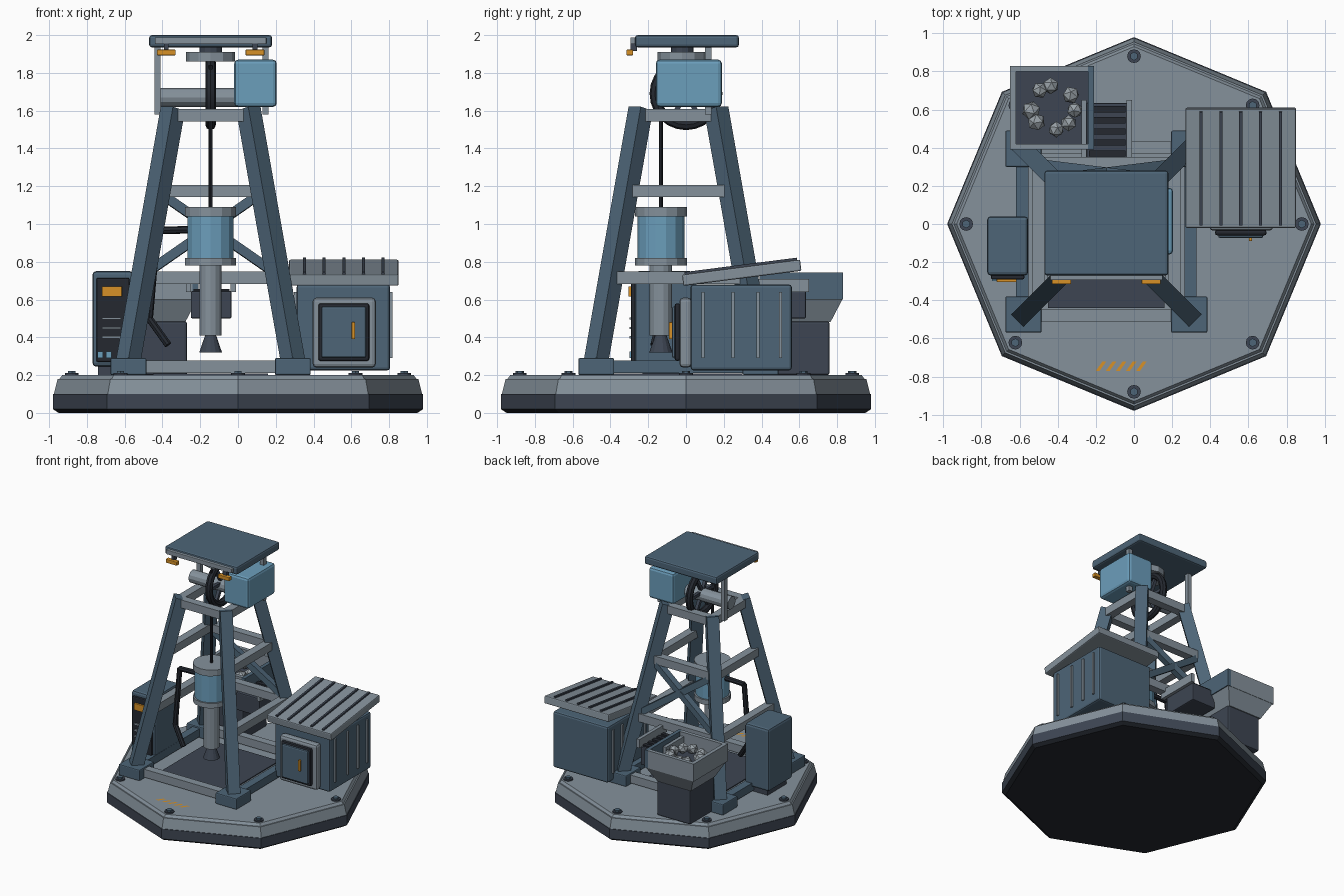
import bpy, bmesh, math, random
from mathutils import Vector, Matrix

cube = bpy.data.objects.get("Cube")
if cube:
    bpy.data.objects.remove(cube)


def material(name, *rgb):
    m = bpy.data.materials.new(name)
    m.use_nodes = True
    m.diffuse_color = (*rgb, 1)
    m.node_tree.nodes["Principled BSDF"].inputs["Base Color"].default_value = (*rgb, 1)
    return m


GREY = material("light steel", .235, .285, .33)
BLUE = material("slate blue", .075, .13, .185)
SKY = material("bright blue", .148, .342, .5)
DARK = material("dark steel", .047, .06, .085)
BLACK = material("near black", .018, .022, .03)
AMBER = material("amber", .68, .285, .02)
ROCK = material("ore grey", .31, .35, .38)


def finish(name, bm, mat, bevel=0, matrix=None):
    if bevel:
        bmesh.ops.bevel(bm, geom=bm.edges[:], offset=bevel, segments=2, profile=.5, affect='EDGES')
    if matrix:
        bm.transform(matrix)
    bmesh.ops.recalc_face_normals(bm, faces=bm.faces[:])
    mesh = bpy.data.meshes.new(name)
    bm.to_mesh(mesh)
    bm.free()
    mesh.materials.append(mat)
    ob = bpy.data.objects.new(name, mesh)
    bpy.context.collection.objects.link(ob)
    return ob


def box(name, x, y, z, mat, bevel=0, foot=1, matrix=None):
    """Box from (min, max) ranges; foot scales the lower face."""
    bm = bmesh.new()
    bmesh.ops.create_cube(bm, size=1)
    for v in bm.verts:
        if v.co.z < 0:
            v.co.xy *= foot
        v.co = [(a + b) / 2 + c * (b - a) for (a, b), c in zip((x, y, z), v.co)]
    return finish(name, bm, mat, bevel, matrix)


def along(a, b):
    a, b = Vector(a), Vector(b)
    return Matrix.Translation((a + b) / 2) @ (b - a).to_track_quat('Z', 'Y').to_matrix().to_4x4(), (b - a).length


def beam(name, a, b, w, h, mat):
    m, n = along(a, b)
    return box(name, (-w / 2, w / 2), (-h / 2, h / 2), (-n / 2, n / 2), mat, 0, 1, m)


def rod(name, a, b, r1, r2, mat, sides=12):
    m, n = along(a, b)
    bm = bmesh.new()
    bmesh.ops.create_cone(bm, cap_ends=True, segments=sides, radius1=r1, radius2=r2, depth=n)
    return finish(name, bm, mat, 0, m)


def tier(name, x, y, z0, z1, r0, r1, mat, sides):
    bm = bmesh.new()
    bmesh.ops.create_cone(bm, cap_ends=True, segments=sides, radius1=r0, radius2=r1, depth=z1 - z0)
    return finish(name, bm, mat, 0, Matrix.Translation((x, y, (z0 + z1) / 2)))


# Octagonal base, dark skirt below and steel deck above
tier("base_underside", 0, 0, 0, .02, .95, .98, BLACK, 8)
tier("base_skirt", 0, 0, .02, .1, .98, .98, DARK, 8)
tier("base_upper", 0, 0, .1, .18, .975, .955, GREY, 8)
tier("base_deck", 0, 0, .18, .2, .945, .93, GREY, 8)
for i in range(8):
    a = i * math.pi / 4
    x, y = .88 * math.cos(a), .88 * math.sin(a)
    tier("bolt_washer", x, y, .2, .21, .036, .036, DARK, 12)
    tier("bolt_head", x, y, .21, .222, .022, .022, BLUE, 6)

# Slanted hazard stripes on the deck
for i in range(5):
    bm = bmesh.new()
    x = -.2 + i * .053
    bm.faces.new([bm.verts.new((x + dx, y, .203)) for dx, y in
                  ((0, -.77), (.02, -.77), (.055, -.72), (.035, -.72))])
    finish("hazard_stripe", bm, AMBER)

# Derrick: four leaning legs on feet, with cross members
CX, CY = -.145, -.04


def corner(sx, sy, z):
    h = .435 - .235 * (z - .28) / 1.33
    return (CX + sx * h, CY + sy * h, z)


for sx in (-1, 1):
    for sy in (-1, 1):
        fx, fy, _ = corner(sx, sy, .28)
        box("derrick_foot", (fx - .095, fx + .095), (fy - .095, fy + .095), (.2, .29), BLUE, .008)
        beam("derrick_leg", corner(sx, sy, .24), corner(sx, sy, 1.61), .092, .092, BLUE)
sides = {"front": ((-1, -1), (1, -1)), "back": ((-1, 1), (1, 1)),
         "left": ((1, -1), (1, 1)), "right": ((-1, -1), (-1, 1))}
for side, (p, q) in sides.items():
    for z in (.245, .715, 1.175, 1.575):
        if side == "front" and .5 < z < 1.5:
            continue
        low_side = z < .5 and side in ("left", "right")
        beam(side + "_cross_beam", corner(*p, z), corner(*q, z), .065, .065, BLUE if low_side else GREY)
for s in (-1, 1):
    beam("back_diagonal_brace", corner(s, 1, .73), corner(-s, 1, 1.17), .05, .05, BLUE)
box("drill_pit_plate", (-.45, .16), (-.44, .3), (.2, .208), DARK)

# Head: axle, sheave wheel, winch motor, roof
rod("sheave_axle", (-.41, 0, 1.67), (.02, 0, 1.67), .05, .05, GREY)
bpy.ops.mesh.primitive_torus_add(major_segments=24, minor_segments=8, major_radius=.165, minor_radius=.028,
                                 location=(CX, 0, 1.69), rotation=(0, math.pi / 2, 0))
wheel = bpy.context.object
wheel.name = "sheave_wheel"
wheel.data.materials.append(BLACK)
bpy.ops.object.shade_smooth_by_angle()
for i in range(3):
    a = i * math.pi / 3
    d = Vector((0, math.cos(a), math.sin(a))) * .16
    c = Vector((CX, 0, 1.69))
    beam("wheel_spoke", c - d, c + d, .025, .025, DARK)
box("winch_motor", (-.02, .205), (-.16, .19), (1.62, 1.87), SKY, .02)
tier("roof_swivel", CX, -.02, 1.86, 1.91, .13, .13, GREY, 12)
tier("roof_swivel_neck", CX, -.02, 1.91, 1.94, .06, .06, DARK, 12)
for x in (-.425, .145):
    box("roof_post", (x - .016, x + .016), (.1, .135), (1.58, 1.94), GREY)
box("roof_slab", (-.47, .18), (-.27, .28), (1.935, 2), BLUE, .014)
box("roof_front_trim", (-.44, .15), (-.295, -.268), (1.952, 1.988), GREY, .004)
for x in (-.38, .09):
    box("roof_lamp", (x - .05, x + .05), (-.315, -.28), (1.893, 1.923), AMBER, .004)
    box("lamp_bracket", (x - .012, x + .012), (-.295, -.26), (1.915, 1.955), DARK)

# Drill head hanging from the cable
DY = -.133
rod("hoist_cable", (CX, DY, 1.08), (CX, DY, 1.84), .01, .01, BLACK, 8)
for name, z0, z1, r0, r1, mat in (
        ("drill_top_flange", 1.04, 1.09, .138, .138, GREY), ("drill_motor", .82, 1.04, .125, .125, SKY),
        ("drill_bottom_flange", .78, .82, .138, .138, GREY), ("drill_shaft", .41, .78, .06, .06, GREY),
        ("drill_bit", .32, .41, .062, .03, DARK)):
    tier(name, CX, DY, z0, z1, r0, r1, mat, 14)
hose = [(-.25, DY, .97), (-.43, DY, .965), (-.47, DY, .5), (-.37, -.17, .36)]
for a, b in zip(hose, hose[1:]):
    rod("drill_hose", a, b, .02, .02, BLACK, 8)

# Generator shed with ribbed tilted roof and framed door
box("shed_body", (.31, .805), (.025, .56), (.225, .68), BLUE, .015)
for y in (.09, .25, .38, .5):
    for x in (.305, .81):
        box("shed_wall_rib", (x - .008, x + .008), (y - .008, y + .008), (.29, .64), GREY)
tilt = Matrix.Translation((.56, .295, .742)) @ Matrix.Rotation(math.radians(7.3), 4, 'X')
box("shed_roof", (-.29, .29), (-.315, .315), (-.03, .03), GREY, .008, 1, tilt)
for i in range(-2, 3):
    x = i * .104
    box("shed_roof_rib", (x - .008, x + .008), (-.3, .3), (.025, .042), DARK, 0, 1, tilt)
box("door_frame", (.395, .73), (-.035, .03), (.24, .61), GREY, .02)
box("door_seal", (.425, .695), (-.06, -.03), (.275, .58), BLACK, .012)
box("door_panel", (.442, .678), (-.074, -.05), (.292, .563), BLUE, .01)
box("door_handle", (.602, .62), (-.09, -.07), (.39, .48), AMBER, .003)

# Control cabinet with screen, vents and buttons
box("cabinet_plinth", (-.74, -.58), (-.23, .01), (.2, .26), DARK)
box("cabinet_body", (-.77, -.555), (-.27, .04), (.245, .75), BLUE, .018)
box("cabinet_panel", (-.75, -.575), (-.29, -.265), (.27, .715), BLACK, .008)
box("cabinet_screen", (-.72, -.615), (-.305, -.285), (.615, .67), AMBER, .003)
for z in (.4, .45, .5):
    box("cabinet_vent", (-.72, -.62), (-.298, -.285), (z - .006, z + .006), GREY)
for x in (-.73, -.685):
    box("cabinet_button", (x - .014, x + .014), (-.3, -.285), (.29, .325), SKY)

# Ore hopper on its stand
box("hopper_stand", (-.57, -.27), (.45, .76), (.2, .485), DARK, .012)
box("hopper_funnel", (-.645, -.215), (.395, .83), (.48, .605), GREY, 0, .7)
box("hopper_floor", (-.62, -.24), (.42, .8), (.6, .635), DARK)
for x, mat in ((-.65, GREY), (-.24, BLUE)):
    box("hopper_side_wall", (x, x + .03), (.39, .83), (.6, .742), mat)
for y in (.39, .8):
    box("hopper_end_wall", (-.622, -.238), (y, y + .03), (.6, .742), GREY)
random.seed(4)
for i in range(8):
    a = i * math.tau / 8 + random.uniform(-.2, .2)
    bm = bmesh.new()
    bmesh.ops.create_icosphere(bm, subdivisions=1, radius=random.uniform(.042, .052))
    spin = Matrix.Rotation(random.uniform(0, 3), 4, 'X') @ Matrix.Rotation(random.uniform(0, 3), 4, 'Z')
    finish("ore_rock", bm, ROCK, 0,
           Matrix.Translation((-.425 + .115 * math.cos(a), .61 + .115 * math.sin(a), .675)) @ spin)

# Slatted conveyor feeding the hopper
box("conveyor_bed", (-.25, -.035), (.33, .635), (.5, .645), DARK, .008)
for i in range(5):
    y = .37 + i * .058
    box("conveyor_slat", (-.235, -.045), (y - .016, y + .016), (.645, .657), BLACK)
for x in (-.262, -.025):
    box("conveyor_rail", (x - .014, x + .014), (.3, .65), (.64, .71), GREY)
